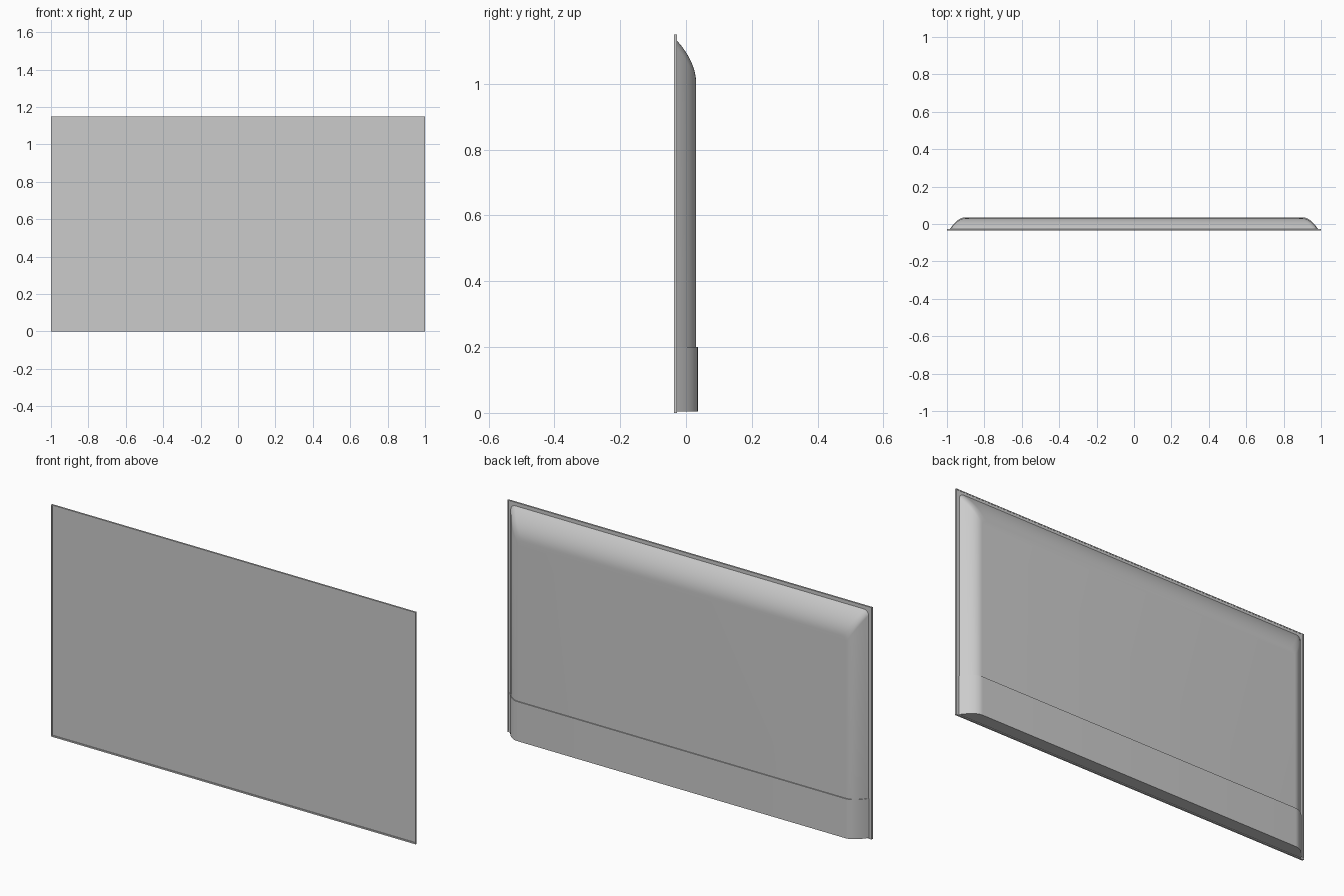
import bpy, bmesh, math

if "Cube" in bpy.data.objects:
    bpy.data.objects.remove(bpy.data.objects["Cube"])

FRONT, SEAM = -0.036, -0.027   # front face and joint between panel and shell


def finish(name, bm, smooth=False):
    bmesh.ops.remove_doubles(bm, verts=bm.verts, dist=1e-5)
    bmesh.ops.recalc_face_normals(bm, faces=bm.faces)
    me = bpy.data.meshes.new(name)
    bm.to_mesh(me)
    bm.free()
    ob = bpy.data.objects.new(name, me)
    bpy.context.collection.objects.link(ob)
    if smooth:
        bpy.ops.object.select_all(action='DESELECT')
        ob.select_set(True)
        bpy.context.view_layer.objects.active = ob
        bpy.ops.object.shade_smooth_by_angle(angle=math.radians(30))
    return ob


def box(name, x0, x1, y0, y1, z0, z1):
    bm = bmesh.new()
    bmesh.ops.create_cube(bm, size=1)
    for v in bm.verts:
        v.co.x = (x0 + x1) / 2 + v.co.x * (x1 - x0)
        v.co.y = (y0 + y1) / 2 + v.co.y * (y1 - y0)
        v.co.z = (z0 + z1) / 2 + v.co.z * (z1 - z0)
    return finish(name, bm)


def loft(name, rings):
    bm = bmesh.new()
    vs = [[bm.verts.new(p) for p in r] for r in rings]
    for a, b in zip(vs, vs[1:]):
        for i in range(len(a)):
            j = (i + 1) % len(a)
            bm.faces.new((a[i], a[j], b[j], b[i]))
    bm.faces.new(vs[0])
    bm.faces.new(vs[-1])
    return finish(name, bm, True)


# screen, slightly recessed inside a thin frame
box("screen", -0.996, 0.996, FRONT + 0.004, SEAM - 0.001, 0.004, 1.146)
box("frame_top", -1, 1, FRONT, SEAM, 1.145, 1.15)
box("frame_bottom", -1, 1, FRONT, SEAM, 0, 0.007)
for side, s in (("left", -1), ("right", 1)):
    x0, x1 = sorted((s * 0.995, s))
    box("frame_" + side, x0, x1, FRONT, SEAM, 0.007, 1.145)

# upper back shell, domed along the top and both sides
N, R = 12, 0.025
rings = []
for i in range(N + 1):
    t = 1 - i / N
    w, top = 0.90 + 0.082 * t, 1.0 + 0.132 * t
    y = 0.031 - 0.059 * t * t
    ring = [(w, y, 0.2)]
    for cx, start in ((w - R, 0), (R - w, 90)):
        for k in range(6):
            a = math.radians(start + 18 * k)
            ring.append((cx + R * math.cos(a), y, top - R + R * math.sin(a)))
    ring.append((-w, y, 0.2))
    rings.append(ring)
loft("upper_back_shell", rings)

# lower back housing, slightly proud of the upper shell
half = [(0.90 + 0.085 * i / N, 0.036 - 0.064 * (i / N) ** 2) for i in range(N + 1)]
profile = [(-x, y) for x, y in reversed(half)] + half
loft("lower_back_housing", [[(x, y, z) for x, y in profile] for z in (0.004, 0.2)])
